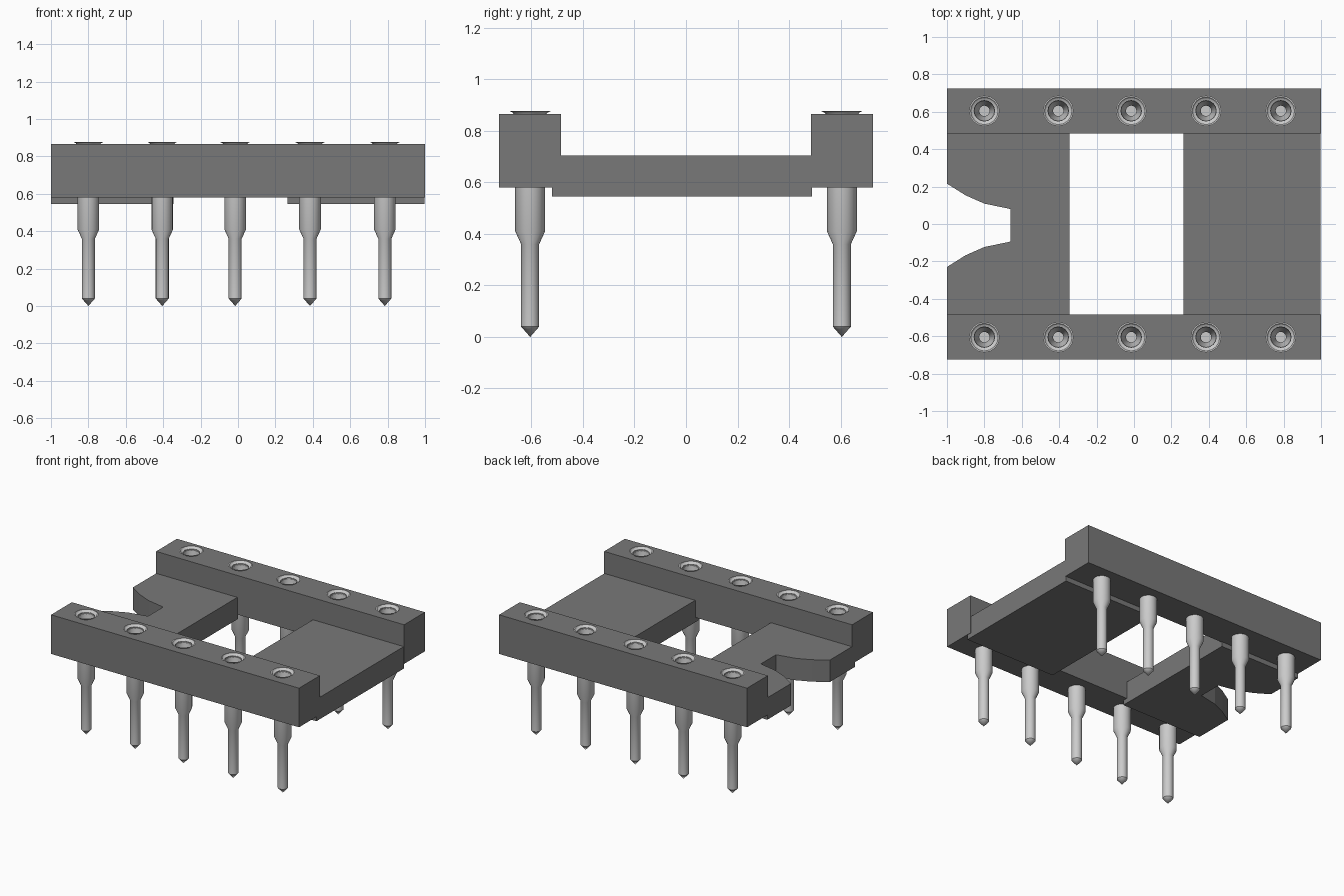
import bpy
import bmesh
import math
from mathutils import Matrix, Vector

cube = bpy.data.objects.get("Cube")
if cube:
    bpy.data.objects.remove(cube, do_unlink=True)


def make_material(name, value):
    m = bpy.data.materials.new(name)
    m.use_nodes = True
    colour = (value, value, value, 1)
    m.diffuse_color = colour
    m.node_tree.nodes["Principled BSDF"].inputs["Base Color"].default_value = colour
    return m


PLASTIC = make_material("dark grey plastic", 0.19)
METAL = make_material("light grey metal", 0.6)

PIN_X = (-0.80, -0.405, -0.015, 0.385, 0.785)
PIN_Y = 0.605


def finish(name, bm, material):
    bmesh.ops.recalc_face_normals(bm, faces=bm.faces)
    mesh = bpy.data.meshes.new(name)
    bm.to_mesh(mesh)
    bm.free()
    mesh.materials.append(material)
    obj = bpy.data.objects.new(name, mesh)
    bpy.context.collection.objects.link(obj)
    return obj


def activate(obj):
    bpy.ops.object.select_all(action="DESELECT")
    obj.select_set(True)
    bpy.context.view_layer.objects.active = obj


def slab(name, outline, z0, z1):
    """Extrude a flat outline upwards."""
    bm = bmesh.new()
    face = bm.faces.new([bm.verts.new((x, y, z0)) for x, y in outline])
    top = bmesh.ops.extrude_face_region(bm, geom=[face])["geom"]
    verts = [v for v in top if isinstance(v, bmesh.types.BMVert)]
    bmesh.ops.translate(bm, verts=verts, vec=(0, 0, z1 - z0))
    return finish(name, bm, PLASTIC)


def rectangle(x0, x1, y0, y1):
    return [(x0, y0), (x1, y0), (x1, y1), (x0, y1)]


def lathe(name, profile, x, y, steps=16):
    """Spin a radius/height profile around a vertical axis."""
    bm = bmesh.new()
    verts = [bm.verts.new((r, 0, z)) for r, z in profile]
    edges = [bm.edges.new(pair) for pair in zip(verts, verts[1:])]
    bmesh.ops.spin(bm, geom=verts + edges, cent=(0, 0, 0), axis=(0, 0, 1),
                   angle=math.tau, steps=steps, use_duplicate=False)
    bmesh.ops.remove_doubles(bm, verts=bm.verts, dist=0.0005)
    obj = finish(name, bm, METAL)
    obj.location = (x, y, 0)
    activate(obj)
    bpy.ops.object.shade_smooth_by_angle(angle=math.radians(30))
    return obj


# Pin: pointed tip, thin leg, wide barrel, flared collar and open socket
PIN = [(0, 0), (0.035, 0.04), (0.035, 0.36), (0.058, 0.41), (0.058, 0.84),
       (0.055, 0.864), (0.082, 0.878), (0.074, 0.878), (0.054, 0.855),
       (0.048, 0.80), (0.028, 0.72), (0.028, 0.60), (0, 0.60)]

for side, label in ((-1, "front"), (1, "back")):
    # Rail with a row of holes through it
    y0, y1 = sorted((side * 0.485, side * 0.725))
    rail = slab(label + "_rail", rectangle(-1, 1, y0, y1), 0.58, 0.865)
    bm = bmesh.new()
    for x in PIN_X:
        bmesh.ops.create_cone(bm, cap_ends=True, segments=16, radius1=0.056,
                              radius2=0.056, depth=0.6,
                              matrix=Matrix.Translation(Vector((x, side * PIN_Y, 0.7))))
    cutter = finish(label + "_hole_cutter", bm, PLASTIC)
    cutter.hide_render = True
    cut = rail.modifiers.new("Holes", "BOOLEAN")
    cut.operation = "DIFFERENCE"
    cut.solver = "EXACT"
    cut.object = cutter
    activate(rail)
    bpy.ops.object.modifier_apply(modifier=cut.name)
    bpy.data.objects.remove(cutter, do_unlink=True)

    # Row of pins
    for i, x in enumerate(PIN_X):
        lathe(f"{label}_pin_{i + 1}", PIN, x, side * PIN_Y)

# Cross plates joining the rails, the right one with a flared notch
BACK, FRONT = 0.49, -0.52
slab("left_plate", rectangle(0.265, 0.997, FRONT, BACK), 0.545, 0.705)

half = [(-0.999, 0.222), (-0.90, 0.160), (-0.80, 0.116), (-0.66, 0.087)]
notch = [(x, y - 0.007) for x, y in half]
notch += [(x, -y - 0.007) for x, y in reversed(half)]
slab("right_plate",
     [(-0.999, FRONT), (-0.345, FRONT), (-0.345, BACK), (-0.999, BACK)] + notch,
     0.545, 0.705)
